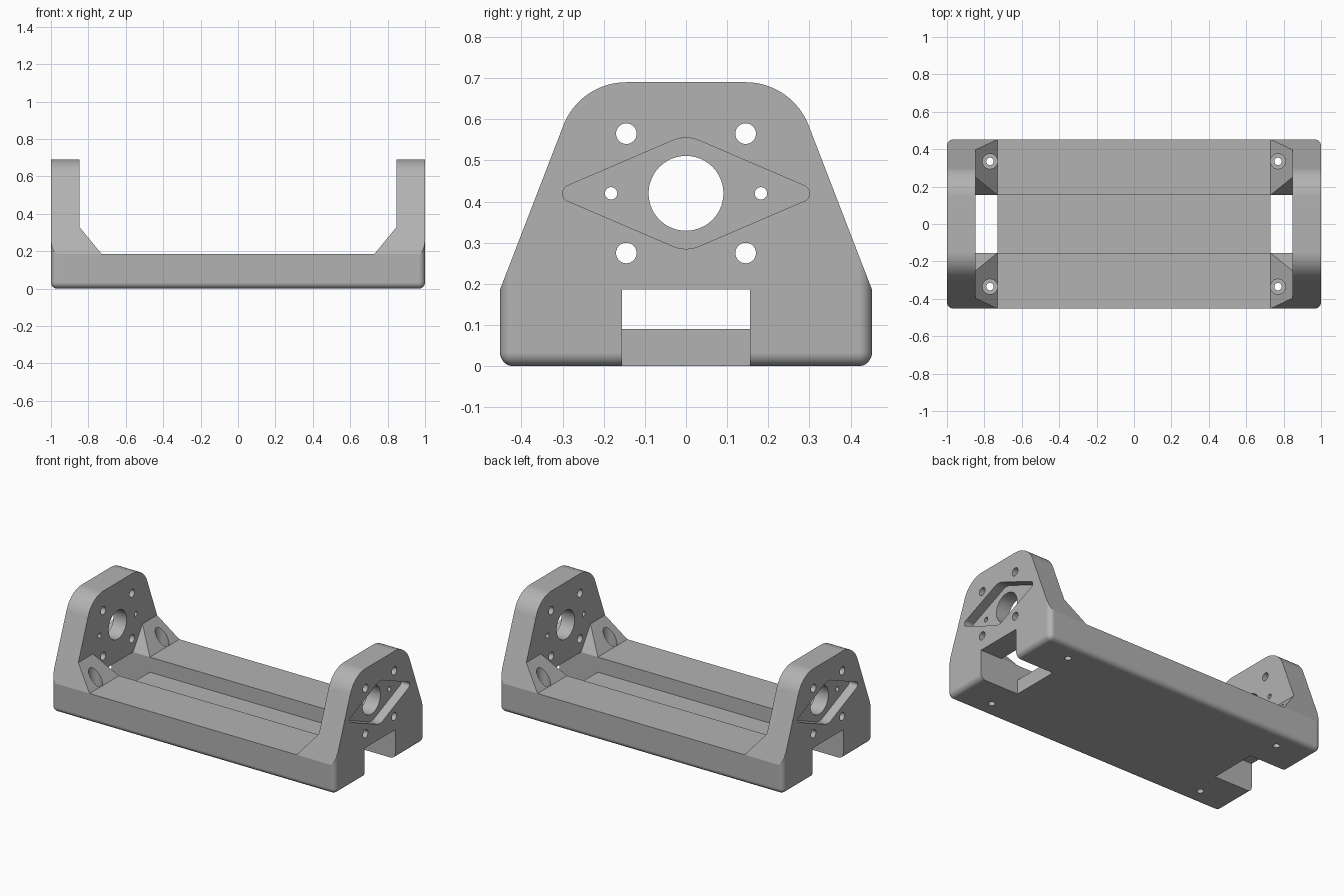
import bpy, bmesh
from math import pi, sin, cos, radians
from mathutils import Vector
from mathutils.geometry import convex_hull_2d

if "Cube" in bpy.data.objects:
    bpy.data.objects.remove(bpy.data.objects["Cube"], do_unlink=True)

HALF_Y, DECK, PLATE_IN, SLOT_X, SLOT_Y, TOP = 0.452, 0.186, 0.848, 0.73, 0.155, 0.69

metal = bpy.data.materials.new("light grey")
metal.use_nodes = True
GREY = (0.45, 0.45, 0.45, 1)
metal.diffuse_color = GREY
metal.node_tree.nodes["Principled BSDF"].inputs["Base Color"].default_value = GREY


def to_object(name, bm):
    bmesh.ops.recalc_face_normals(bm, faces=bm.faces)
    mesh = bpy.data.meshes.new(name)
    bm.to_mesh(mesh)
    bm.free()
    mesh.materials.append(metal)
    obj = bpy.data.objects.new(name, mesh)
    bpy.context.collection.objects.link(obj)
    return obj


def prism(name, outline, axis, low, high):
    """Extrude a 2D outline along an axis: X uses (y, z), Y uses (x, z), Z uses (x, y)."""
    bm = bmesh.new()
    i = "XYZ".index(axis)
    verts = []
    for a, b in outline:
        co = [a, b]
        co.insert(i, low)
        verts.append(bm.verts.new(co))
    face = bm.faces.new(verts)
    grown = bmesh.ops.extrude_face_region(bm, geom=[face])
    move = Vector((0, 0, 0))
    move[i] = high - low
    bmesh.ops.translate(bm, vec=move, verts=[v for v in grown["geom"] if isinstance(v, bmesh.types.BMVert)])
    return to_object(name, bm)


def rect(a0, a1, b0, b1):
    return [(a0, b0), (a1, b0), (a1, b1), (a0, b1)]


def circle(a, b, r, n=48):
    return [(a + r * cos(2 * pi * k / n), b + r * sin(2 * pi * k / n)) for k in range(n)]


def combine(target, tool, operation="DIFFERENCE"):
    tool.hide_render = True
    mod = target.modifiers.new("shape", "BOOLEAN")
    mod.operation, mod.solver, mod.object = operation, "EXACT", tool
    bpy.context.view_layer.objects.active = target
    bpy.ops.object.modifier_apply(modifier=mod.name)
    bpy.data.objects.remove(tool, do_unlink=True)


# Block with rounded bottom and upright edges
body = prism("mounting_cradle", rect(-1, 1, -HALF_Y, HALF_Y), "Z", 0, 0.8)
bm = bmesh.new()
bm.from_mesh(body.data)
edges = [e for e in bm.edges if min(v.co.z for v in e.verts) < 0.01]
bmesh.ops.bevel(bm, geom=edges, offset=0.033, segments=8, profile=0.5, affect="EDGES")
bm.to_mesh(body.data)
bm.free()

# Tapered end silhouette with large rounded shoulders
R, LEAN = 0.164, 21
shoulder = [(0.145 + R * sin(radians(t)), TOP - R + R * cos(radians(t)))
            for t in [(90 - LEAN) * k / 16 for k in range(17)]]
right_half = shoulder + [(HALF_Y, DECK), (HALF_Y + 0.1, DECK - 0.26 + 0.0), (HALF_Y + 0.1, -0.1)]
# keep the side wall of the silhouette outside the block below the deck
right_half[-2] = (HALF_Y + 0.1, DECK - 0.1)
outline = right_half + [(-y, z) for y, z in reversed(right_half)]
combine(body, prism("silhouette", outline, "X", -1.1, 1.1), "INTERSECT")

# Space between the end plates, leaving sloped gussets
half = [(SLOT_X, DECK), (PLATE_IN, 0.33), (PLATE_IN, 1)]
combine(body, prism("span", half + [(-x, z) for x, z in reversed(half)], "Y", -1, 1))

# Channel along the deck, flaring between the gussets
half = [(SLOT_Y, 0.09), (SLOT_Y, DECK), (0.25, 0.33), (0.25, 0.4)]
combine(body, prism("channel", half + [(-y, z) for y, z in reversed(half)], "X", -PLATE_IN, PLATE_IN))

for s in (-1, 1):
    # Open notch under each end plate
    lo, hi = sorted((s * SLOT_X, s * 1.1))
    combine(body, prism("notch", rect(-SLOT_Y, SLOT_Y, -0.1, DECK), "X", lo, hi))

    # Rounded diamond pocket in the outer face
    points = (circle(0.28, 0.42, 0.02) + circle(-0.28, 0.42, 0.02)
              + circle(0, 0.475, 0.08) + circle(0, 0.365, 0.08))
    diamond = [points[k] for k in convex_hull_2d([Vector(p) for p in points])]
    lo, hi = sorted((s * 0.94, s * 1.1))
    combine(body, prism("pocket", diamond, "X", lo, hi))

    # Bearing bore, two small holes and four bolt holes
    holes = [(0, 0.42, 0.091)] + [(t * 0.182, 0.42, 0.015) for t in (-1, 1)]
    holes += [(t * 0.145, z, 0.025) for t in (-1, 1) for z in (0.275, 0.565)]
    lo, hi = sorted((s * 0.8, s * 1.1))
    for y, z, r in holes:
        combine(body, prism("bore", circle(y, z, r), "X", lo, hi))

    # Counterbored screw holes through the gussets
    for t in (-1, 1):
        combine(body, prism("screw_hole", circle(s * 0.77, t * 0.335, 0.02, 32), "Z", -0.1, 0.5))
        combine(body, prism("counterbore", circle(s * 0.77, t * 0.335, 0.04), "Z", 0.1, 0.5))

# Smooth rounded areas, crisp edges elsewhere
bpy.ops.object.select_all(action="DESELECT")
body.select_set(True)
bpy.context.view_layer.objects.active = body
bpy.ops.object.shade_smooth_by_angle(angle=radians(20))
weighted = body.modifiers.new("flat_faces", "WEIGHTED_NORMAL")
weighted.keep_sharp = True
